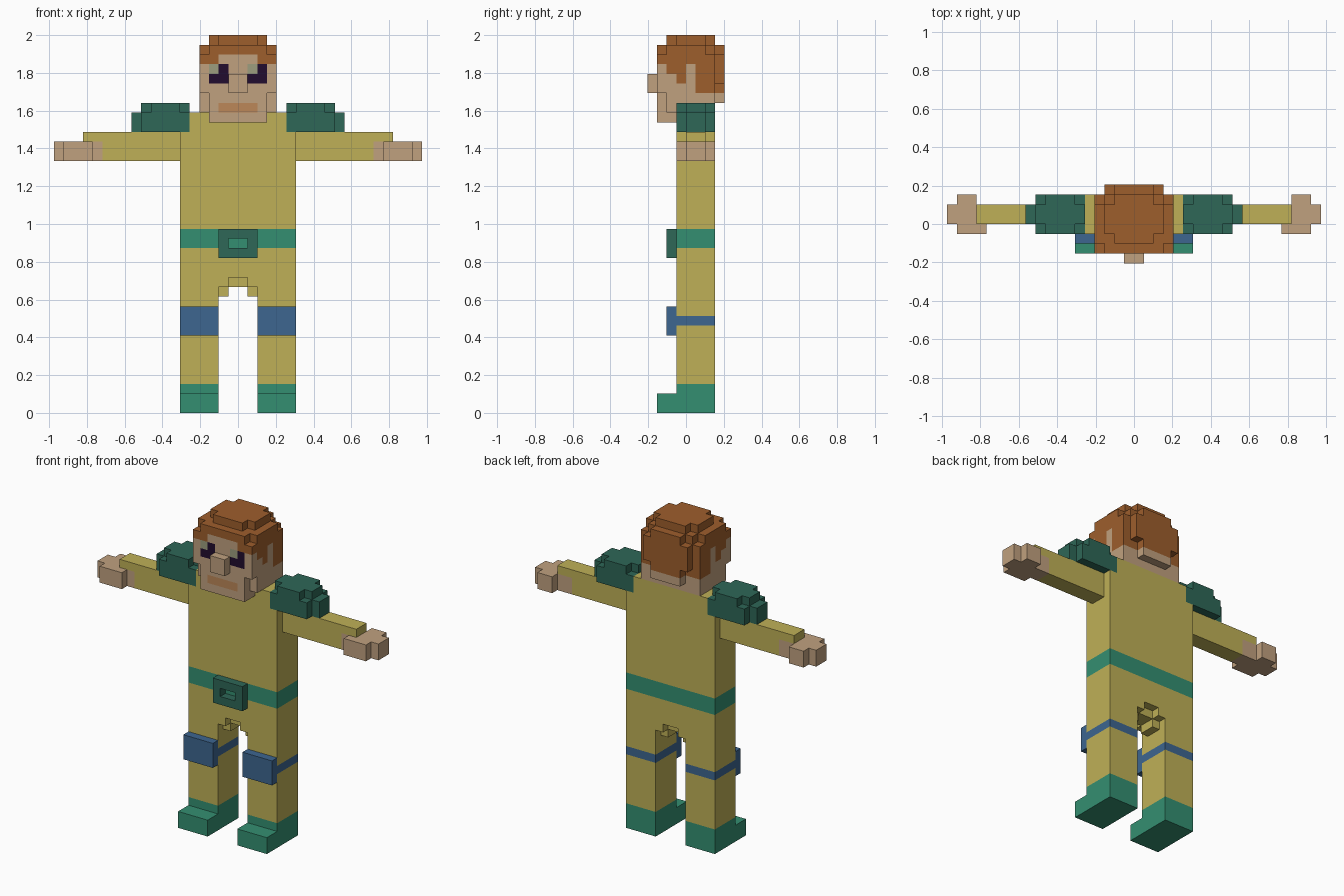
import bpy, bmesh, math

if "Cube" in bpy.data.objects:
    bpy.data.objects.remove(bpy.data.objects["Cube"], do_unlink=True)

U = 2 / 39  # edge of one block


def linear(c):
    c /= 255
    return c / 12.92 if c <= 0.04045 else ((c + 0.055) / 1.055) ** 2.4


COLOURS = {
    "yellow_cloth": (191, 176, 87), "teal": (52, 143, 113),
    "dark_green": (46, 103, 87), "blue": (61, 102, 144),
    "skin": (192, 161, 127), "hair_brown": (158, 94, 44),
    "eye_purple": (33, 12, 46), "eye_pale": (156, 157, 126),
    "lip_tan": (188, 135, 88),
}
MATS = {}
for name, rgb in COLOURS.items():
    m = bpy.data.materials.new(name)
    m.use_nodes = True
    col = tuple(linear(c) for c in rgb) + (1,)
    m.diffuse_color = col
    m.node_tree.nodes["Principled BSDF"].inputs["Base Color"].default_value = col
    MATS[name] = m


def blocks(boxes, mirror=True):
    """Cells filled by boxes (x0, x1, y0, y1, z0, z1), mirrored in x."""
    cells = set()
    for x0, x1, y0, y1, z0, z1 in boxes:
        for x in range(x0, x1):
            for y in range(y0, y1):
                for z in range(z0, z1):
                    cells.add((x, y, z))
                    if mirror:
                        cells.add((-1 - x, y, z))
    return cells


def side(cells, sign):
    return {c for c in cells if (c[0] >= 0) == (sign > 0)}


# Colour rules: cell position and face normal -> material name
def head_colour(x, y, z, n):
    if y == -3 and n[1] == -1:                      # painted face
        if z in (34, 35) and (-3 <= x < -1 or 1 <= x < 3):
            return "eye_pale" if z == 35 and x in (-3, 1) else "eye_purple"
        if z == 31 and -2 <= x < 2:
            return "lip_tan"
        if z == 36 and -2 <= x < 2:
            return "skin"
    hairline = {-4: 36, -3: 36, -2: 35, -1: 34, 0: 36}.get(y, 33)
    return "hair_brown" if z >= hairline else "skin"


def torso_colour(x, y, z, n):
    return "teal" if z in (17, 18) else "yellow_cloth"


def leg_colour(x, y, z, n):
    if z < 3:
        return "teal"
    return "blue" if z == 9 else "yellow_cloth"


def arm_colour(x, y, z, n):
    reach = max(x, -1 - x)
    return "skin" if reach >= 14 and z < 28 else "yellow_cloth"


def plain(name):
    return lambda x, y, z, n: name


parts = []

# Head with stepped hair, jaw and nose
head = blocks([(0, 4, -3, 3, 33, 38), (0, 4, -2, 3, 31, 33), (0, 3, -3, -2, 31, 33),
               (0, 3, -3, -1, 30, 31), (0, 1, -4, -3, 33, 35),
               (0, 3, 3, 4, 34, 37), (0, 2, 3, 4, 37, 38), (0, 2, 3, 4, 32, 34),
               (0, 3, -1, 2, 38, 39), (0, 2, -2, 3, 38, 39)])
head -= blocks([(3, 4, -3, -2, 37, 38), (3, 4, 2, 3, 37, 38)])
parts.append(("head", head, head_colour))

# Torso with belt and stepped crotch
torso = blocks([(0, 6, -1, 3, 14, 29), (0, 5, -1, 3, 29, 31),
                (0, 1, 0, 2, 13, 14), (1, 2, -1, 3, 13, 14), (1, 2, 0, 2, 12, 13)])
parts.append(("torso", torso, torso_colour))

# Buckle frame around the belt
buckle = blocks([(0, 2, -2, -1, 16, 19)]) - blocks([(0, 1, -2, -1, 17, 18)])
parts.append(("belt_buckle", buckle, plain("dark_green")))

# Paired limbs and armour
legs = blocks([(2, 6, -1, 3, 0, 14), (2, 6, -3, -1, 0, 2)])
knees = blocks([(2, 6, -2, -1, 8, 11)])
arms = blocks([(6, 16, 0, 2, 26, 29), (16, 19, 0, 2, 26, 28),
               (16, 18, 2, 3, 26, 28), (15, 18, -1, 0, 26, 28)])
pads = blocks([(5, 10, -1, 3, 29, 31), (10, 11, 0, 2, 29, 31),
               (5, 10, 0, 2, 31, 32), (6, 9, -1, 3, 31, 32)])
for label, s in (("left", 1), ("right", -1)):
    parts.append((label + "_leg", side(legs, s), leg_colour))
    parts.append((label + "_knee_pad", side(knees, s), plain("blue")))
    parts.append((label + "_arm", side(arms, s), arm_colour))
    parts.append((label + "_shoulder_pad", side(pads, s), plain("dark_green")))

solid = set().union(*(p[1] for p in parts))


def build(name, cells, rule):
    """Skin the exposed block faces, then merge flat areas of one colour."""
    bm = bmesh.new()
    verts, used = {}, []
    for c in sorted(cells):
        for axis in range(3):
            for sign in (-1, 1):
                n = [0, 0, 0]
                n[axis] = sign
                if tuple(a + b for a, b in zip(c, n)) in solid:
                    continue
                a, b = (axis + 1) % 3, (axis + 2) % 3
                loop = [(0, 0), (1, 0), (1, 1), (0, 1)][::sign]
                face = []
                for i, j in loop:
                    p = list(c)
                    p[axis] += sign > 0
                    p[a] += i
                    p[b] += j
                    p = tuple(p)
                    if p not in verts:
                        verts[p] = bm.verts.new([k * U for k in p])
                    face.append(verts[p])
                mat = rule(*c, n)
                if mat not in used:
                    used.append(mat)
                bm.faces.new(face).material_index = used.index(mat)
    bmesh.ops.dissolve_limit(bm, angle_limit=math.radians(1), verts=bm.verts[:],
                             edges=bm.edges[:], delimit={'MATERIAL'})
    mesh = bpy.data.meshes.new(name)
    bm.to_mesh(mesh)
    bm.free()
    for mat in used:
        mesh.materials.append(MATS[mat])
    obj = bpy.data.objects.new(name, mesh)
    bpy.context.collection.objects.link(obj)


for part in parts:
    build(*part)
